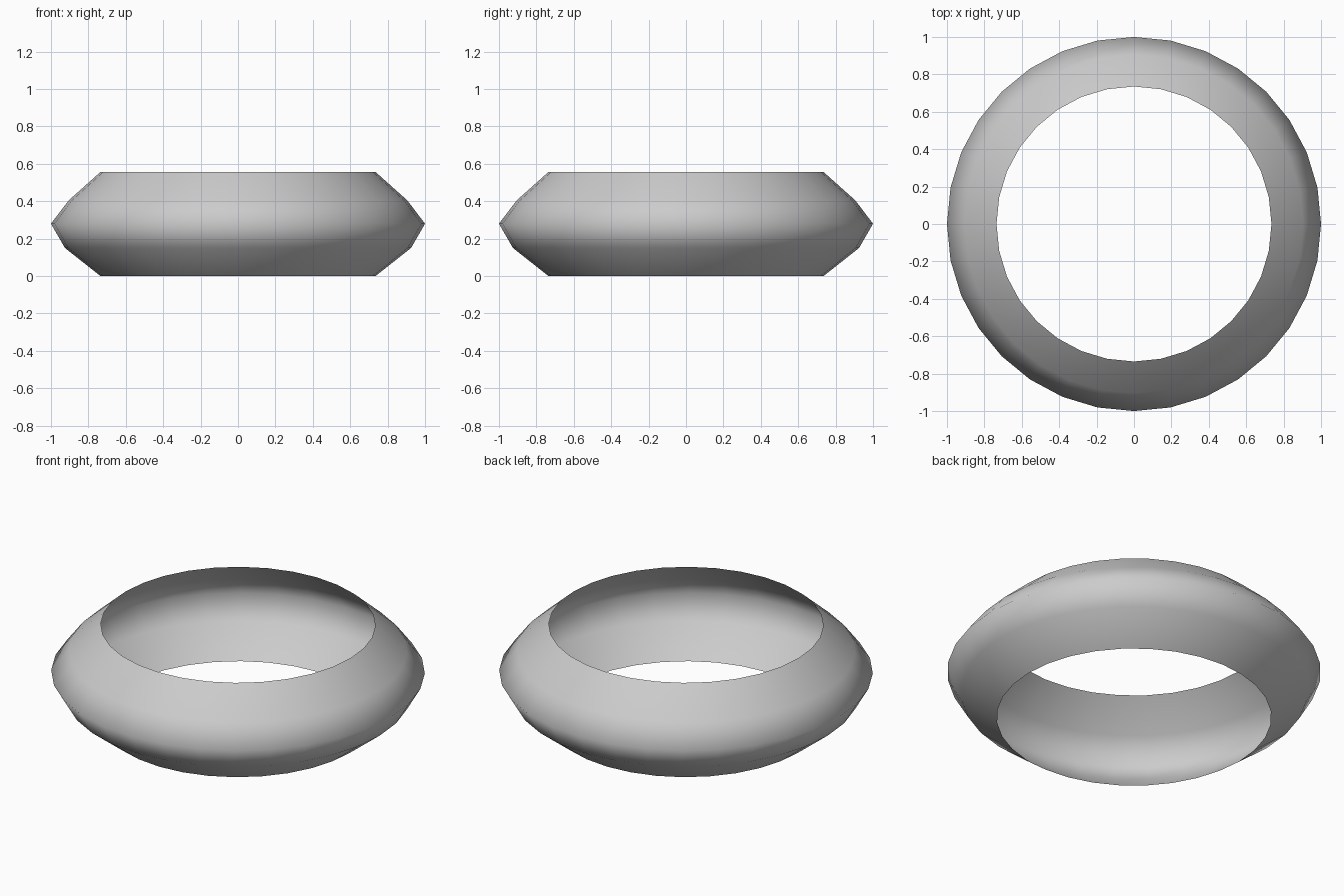
import bpy
import bmesh
import math

if "Cube" in bpy.data.objects:
    bpy.data.objects.remove(bpy.data.objects["Cube"])

SEGMENTS = 32
# Cross-section of the open band: (radius, height), bottom rim to top rim
PROFILE = [(0.735, 0.0), (0.925, 0.15), (1.0, 0.28), (0.905, 0.405), (0.735, 0.557)]

# Band: the profile spun around z, open at top and bottom
bm = bmesh.new()
rings = []
for r, z in PROFILE:
    rings.append([bm.verts.new((r * math.cos(2 * math.pi * i / SEGMENTS),
                                r * math.sin(2 * math.pi * i / SEGMENTS), z))
                  for i in range(SEGMENTS)])
for low, high in zip(rings, rings[1:]):
    for i in range(SEGMENTS):
        j = (i + 1) % SEGMENTS
        face = bm.faces.new((low[i], low[j], high[j], high[i]))
        face.smooth = True

mesh = bpy.data.meshes.new("ring_band")
bm.to_mesh(mesh)
bm.free()
band = bpy.data.objects.new("ring_band", mesh)
bpy.context.collection.objects.link(band)
